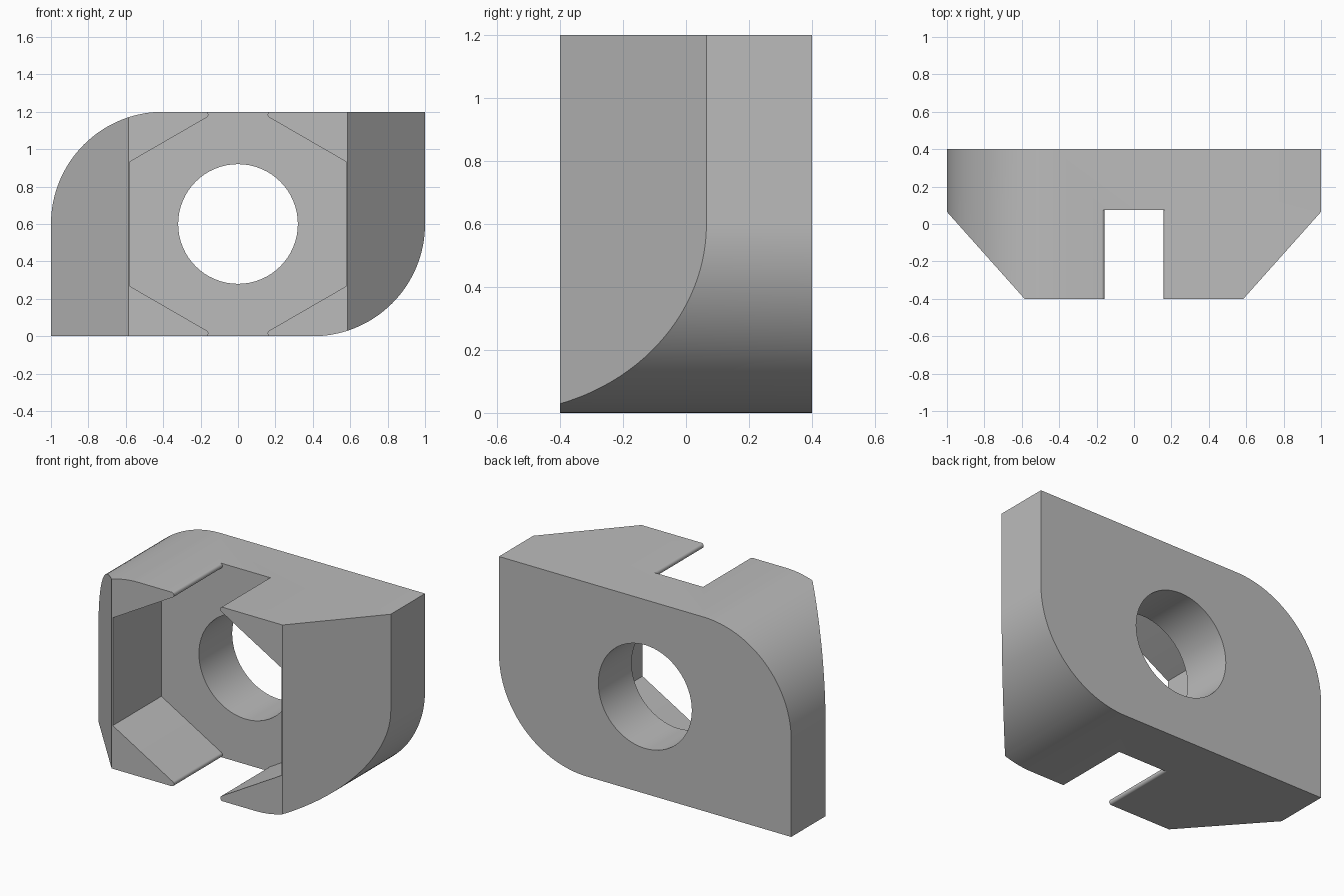
import bpy
import bmesh
from math import cos, sin, radians, sqrt
from mathutils import Vector

old = bpy.data.objects.get("Cube")
if old:
    bpy.data.objects.remove(old, do_unlink=True)

grey = bpy.data.materials.new("plain grey")
grey.use_nodes = True
grey.diffuse_color = (0.5, 0.5, 0.5, 1)
grey.node_tree.nodes["Principled BSDF"].inputs["Base Color"].default_value = (0.5, 0.5, 0.5, 1)


def arc(cx, cz, r, start, end, steps):
    """Points on a circular arc, angles in degrees."""
    angles = [radians(start + (end - start) * i / steps) for i in range(steps + 1)]
    return [(cx + r * cos(a), cz + r * sin(a)) for a in angles]


def prism(name, outline, place, sweep):
    """Closed solid: a flat outline placed in space and swept along a vector."""
    bm = bmesh.new()
    face = bm.faces.new([bm.verts.new(place(p)) for p in outline])
    new = bmesh.ops.extrude_face_region(bm, geom=[face])["geom"]
    verts = [v for v in new if isinstance(v, bmesh.types.BMVert)]
    bmesh.ops.translate(bm, vec=Vector(sweep), verts=verts)
    bmesh.ops.recalc_face_normals(bm, faces=bm.faces)
    mesh = bpy.data.meshes.new(name)
    bm.to_mesh(mesh)
    bm.free()
    mesh.materials.append(grey)
    obj = bpy.data.objects.new(name, mesh)
    bpy.context.collection.objects.link(obj)
    return obj


def carve(target, cutter, operation):
    """Apply a boolean and discard its cutter."""
    mod = target.modifiers.new(cutter.name, "BOOLEAN")
    mod.object, mod.operation, mod.solver = cutter, operation, "EXACT"
    bpy.context.view_layer.objects.active = target
    bpy.ops.object.modifier_apply(modifier=mod.name)
    bpy.data.objects.remove(cutter, do_unlink=True)


HEIGHT, MID, FRONT, BACK = 1.2, 0.6, -0.4, 0.4
POCKET_FLOOR = 0.075


def upright(y):
    return lambda p: (p[0], y, p[1])


# Block with two opposite rounded corners
outline = [(1, HEIGHT)] + arc(-0.4, MID, MID, 90, 180, 32)
outline += [(-1, 0)] + arc(0.4, MID, MID, 270, 360, 32)
body = prism("nut_holder_body", outline, upright(FRONT), (0, BACK - FRONT, 0))

# Angled front corners, as a plan shape
half = [(0.585, -0.4), (1, 0.065), (1.1, 0.065), (1.1, 0.5)]
plan = half + [(-x, y) for x, y in reversed(half)]
carve(body, prism("plan_cutter", plan, lambda p: (p[0], p[1], -0.1), (0, 0, 1.4)), "INTERSECT")

# Hexagonal pocket, open at top and bottom between rounded lips
flat = 0.577
radius = flat * 2 / sqrt(3)
lip = 0.016
tip = (radius - MID) * sqrt(3)
lip_x = tip + lip / math_tan if (math_tan := sin(radians(15)) / cos(radians(15))) else tip
quarter = [(flat, radius / 2)] + arc(lip_x, MID - lip, lip, 240, 90, 12) + [(lip_x, MID + 0.1)]
upper = quarter + [(-x, z) for x, z in reversed(quarter)]
hexagon = [(x, MID + z) for x, z in upper] + [(-x, MID - z) for x, z in upper]
carve(body, prism("pocket_cutter", hexagon, upright(FRONT - 0.1),
                  (0, POCKET_FLOOR - FRONT + 0.1, 0)), "DIFFERENCE")

# Round through hole
circle = arc(0, MID, 0.32, 0, 360, 64)[:-1]
carve(body, prism("hole_cutter", circle, upright(-0.2), (0, 0.8, 0)), "DIFFERENCE")

# Smooth curves with crisp edges
bpy.ops.object.select_all(action="DESELECT")
body.select_set(True)
bpy.context.view_layer.objects.active = body
bpy.ops.object.shade_smooth_by_angle(angle=radians(25))
